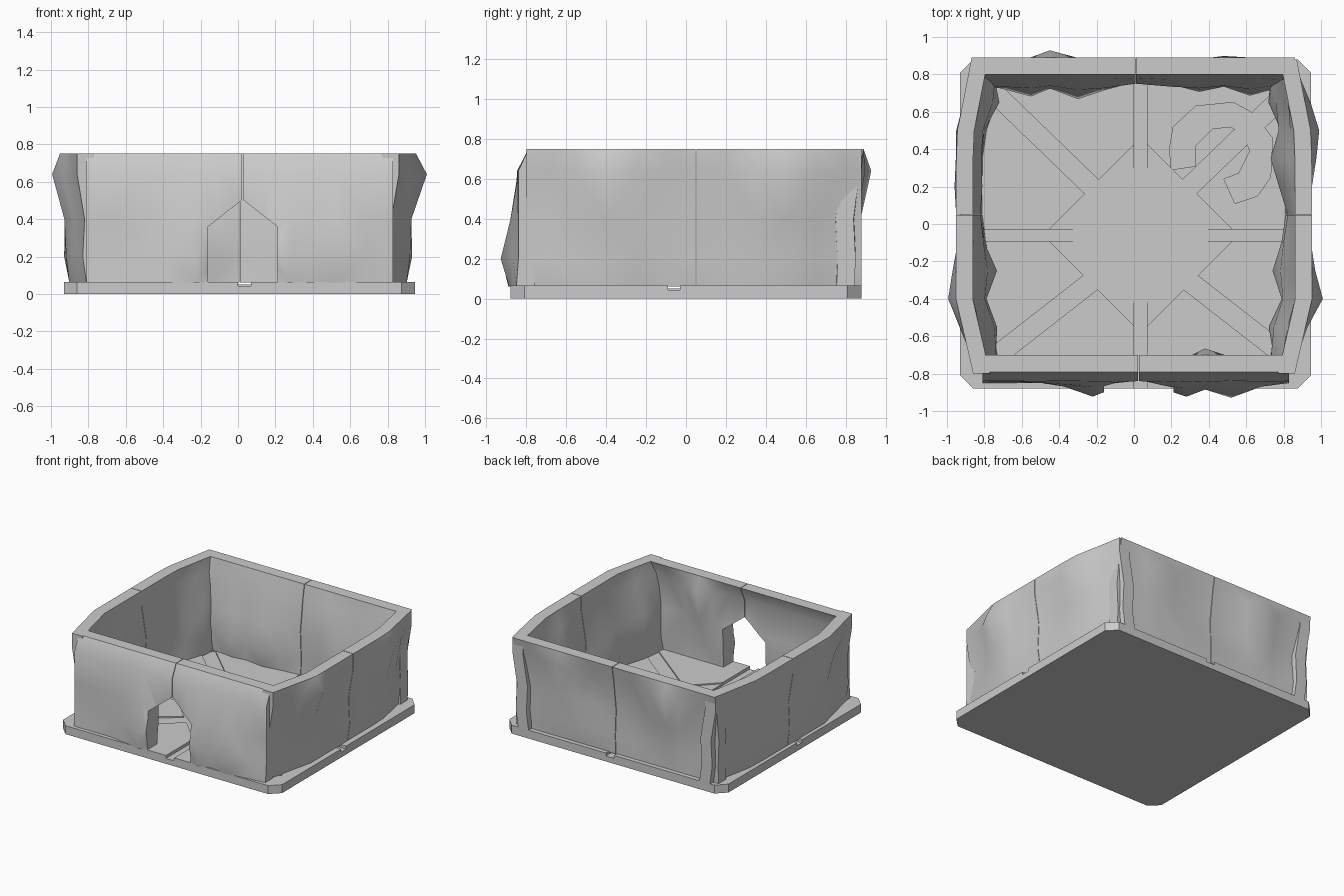
import bpy, bmesh, math
from mathutils import Vector
import random

if "Cube" in bpy.data.objects:
    bpy.data.objects.remove(bpy.data.objects["Cube"])

random.seed(4)


def make_object(name, verts, faces):
    mesh = bpy.data.meshes.new(name)
    mesh.from_pydata(verts, [], faces)
    bm = bmesh.new()
    bm.from_mesh(mesh)
    bmesh.ops.recalc_face_normals(bm, faces=bm.faces)
    bm.to_mesh(mesh)
    bm.free()
    ob = bpy.data.objects.new(name, mesh)
    bpy.context.collection.objects.link(ob)
    return ob


def prism(name, outline, lo, hi, place=lambda a, b, h: (a, b, h)):
    n = len(outline)
    verts = [place(a, b, lo) for a, b in outline] + [place(a, b, hi) for a, b in outline]
    faces = [tuple(range(n))[::-1], tuple(range(n, 2 * n))]
    faces += [(i, (i + 1) % n, (i + 1) % n + n, i + n) for i in range(n)]
    return make_object(name, verts, faces)


def activate(ob):
    bpy.ops.object.select_all(action='DESELECT')
    ob.select_set(True)
    bpy.context.view_layer.objects.active = ob


def cut(ob, cutter):
    cutter.hide_render = True
    mod = ob.modifiers.new("cut", 'BOOLEAN')
    mod.operation, mod.solver, mod.object = 'DIFFERENCE', 'EXACT', cutter
    activate(ob)
    bpy.ops.object.modifier_apply(modifier=mod.name)
    bpy.data.objects.remove(cutter)


def band(a, b, width):
    a, b = Vector(a), Vector(b)
    d = (b - a).normalized()
    n = Vector((-d.y, d.x)) * width / 2
    return [(p.x, p.y) for p in (a - n, b - n, b + n, a + n)]


# floor slab with clipped corners
base = prism("floor_slab", [(-0.86, -0.88), (0.875, -0.88), (0.945, -0.81), (0.945, 0.81),
                            (0.875, 0.88), (-0.86, 0.88), (-0.93, 0.81), (-0.93, -0.81)], 0, 0.065)

# shallow centre diamond and diagonal channels in the floor
cx, cy, r = 0.035, -0.06, 0.52
cut(base, prism("diamond_cutter", [(cx + r, cy), (cx, cy + r), (cx - r, cy), (cx, cy - r)], 0.056, 0.2))
for sx in (-1, 1):
    for end_y in (-0.72, 0.71):
        side = 1 if end_y > 0 else -1
        start = (cx + sx * 0.2, cy + side * 0.2)
        cut(base, prism("channel_cutter", band(start, (cx + sx * 0.79, end_y), 0.105), 0.055, 0.2))

# curled channel
curl = [(0.2, 0.29), (0.19, 0.4), (0.21, 0.52), (0.33, 0.63), (0.53, 0.65), (0.64, 0.59), (0.74, 0.46),
        (0.73, 0.25), (0.66, 0.15), (0.54, 0.11), (0.48, 0.24), (0.56, 0.27), (0.62, 0.39),
        (0.59, 0.47), (0.52, 0.52), (0.42, 0.51), (0.33, 0.42), (0.33, 0.31)]
cut(base, prism("curl_cutter", curl, 0.051, 0.2))

# cross channels: deeper outer arms, shallower middle
for dx, dy, w in ((1, 0, 0.061), (-1, 0, 0.061), (0, 1, 0.07), (0, -1, 0.07)):
    arm = band((cx + dx * 0.36, cy + dy * 0.36), (cx + dx * 1.2, cy + dy * 1.2), w)
    cut(base, prism("arm_cutter", arm, 0.042, 0.2))
    mid = band((cx - dx * 0.01, cy - dy * 0.01), (cx + dx * 0.37, cy + dy * 0.37), w)
    cut(base, prism("mid_cutter", mid, 0.05, 0.2))

ROWS = [0.06, 0.2, 0.4, 0.64, 0.75]


def wall_panel(name, cols, top, lean, bumps, thick, place):
    """Rippled panel: positive bumps swell the far skin, negative ones the near skin."""
    nc, nr = len(cols), len(ROWS)

    def bump(i, j, sign):
        total = 0
        for (u, z), amp in bumps.items():
            if amp * sign > 0 and u in cols:
                di, dj = abs(cols.index(u) - i), abs(ROWS.index(z) - j)
                weight = {(0, 0): 1, (1, 0): 0.4, (0, 1): 0.45, (1, 1): 0.2}.get((di, dj), 0)
                if j == nr - 1:
                    weight = 0
                value = amp * weight
                total = value if abs(value) > abs(total) else total
        return total

    far, near = [], []
    for j, z in enumerate(ROWS):
        for i, u in enumerate(cols):
            inside = 0 < i < nc - 1 and 0 < j < nr - 1
            d = top(u) + lean[j] + (random.uniform(-0.01, 0.01) if inside else 0)
            far.append(place(u, d + bump(i, j, 1), z))
            near.append(place(u, d - thick + bump(i, j, -1), z))
    m = nc * nr
    faces = []
    for j in range(nr - 1):
        for i in range(nc - 1):
            a = j * nc + i
            f = (a, a + 1, a + 1 + nc, a + nc)
            faces += [f, tuple(v + m for v in f[::-1])]
    for i in range(nc - 1):
        for a in (i, (nr - 1) * nc + i):
            faces.append((a, a + 1, a + 1 + m, a + m))
    for j in range(nr - 1):
        for a in (j * nc, j * nc + nc - 1):
            faces.append((a, a + nc, a + nc + m, a + m))
    ob = make_object(name, far + near, faces)
    # triangulate so the ripples are well-defined facets
    bm = bmesh.new()
    bm.from_mesh(ob.data)
    bmesh.ops.triangulate(bm, faces=bm.faces)
    bm.to_mesh(ob.data)
    bm.free()
    return ob


def side_top(y):
    pts = [(-0.8, 0.86), (-0.4, 0.952), (0.47, 0.95), (0.88, 0.87)]
    for (a, da), (b, db) in zip(pts, pts[1:]):
        if y <= b:
            return da + (db - da) * (y - a) / (b - a)
    return pts[-1][1]


walls = []
# back wall panels
along_x = lambda u, d, z: (u, d, z)
bumps = {(-0.55, 0.2): -0.07, (-0.3, 0.2): -0.085, (0.35, 0.2): -0.06, (0.62, 0.2): -0.08,
         (-0.45, 0.64): 0.065, (0.48, 0.64): 0.025}
for side, cols in (("left", [-0.87, -0.72, -0.55, -0.45, -0.3, -0.15, 0.007]),
                   ("right", [0.011, 0.2, 0.35, 0.48, 0.62, 0.75, 0.86])):
    walls.append(wall_panel("back_wall_" + side, cols, lambda u: 0.89,
                            [-0.045, -0.04, -0.05, -0.02, 0], bumps, 0.09, along_x))

# front wall panels with the pointed doorway
bumps = {(-0.22, 0.2): -0.09, (0.28, 0.2): -0.09, (0.52, 0.2): -0.08, (0.38, 0.64): 0.09}
door = [(-0.16, 0.0), (0.21, 0.0), (0.21, 0.36), (0.025, 0.505), (-0.16, 0.36)]
for side, cols in (("left", [-0.81, -0.65, -0.5, -0.38, -0.22, -0.1, 0.022]),
                   ("right", [0.026, 0.15, 0.28, 0.38, 0.52, 0.68, 0.83])):
    panel = wall_panel("front_wall_" + side, cols, lambda u: -0.70,
                       [-0.06, -0.05, -0.05, -0.05, 0], bumps, 0.09, along_x)
    cut(panel, prism("door_cutter", door, -1.2, -0.4, lambda a, b, h: (a, h, b)))
    walls.append(panel)

# side wall panels, bowed outward along their length
for name, s in (("left", -1), ("right", 1)):
    bumps = {(-0.4, 0.64): 0.048, (-0.25, 0.2): -0.1, (-0.55, 0.2): -0.07, (0.65, 0.2): -0.08}
    if s > 0:
        bumps.update({(0.35, 0.4): -0.09, (0.5, 0.64): 0.048})
    for part, cols in (("front", [-0.8, -0.67, -0.55, -0.4, -0.25, -0.1, 0.048]),
                       ("rear", [0.052, 0.2, 0.35, 0.5, 0.65, 0.78, 0.88])):
        walls.append(wall_panel(f"{name}_wall_{part}", cols, side_top,
                                [-0.05, -0.03, -0.04, 0, 0], bumps, 0.09,
                                lambda u, d, z, s=s: (s * d, u, z)))

for ob in walls:
    activate(ob)
    bpy.ops.object.shade_smooth_by_angle(angle=math.radians(50))
